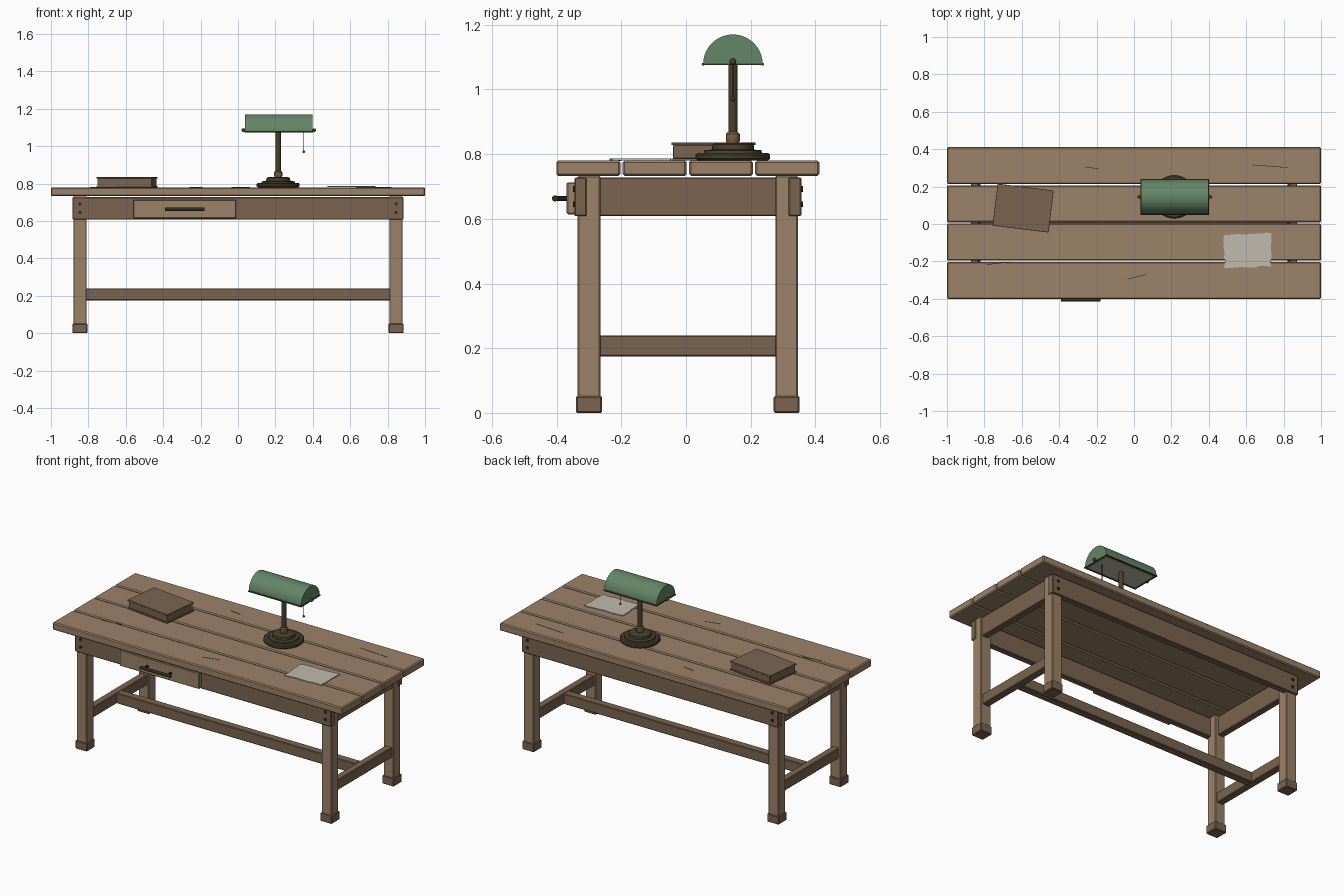
import bpy, bmesh, math, random
from mathutils import Matrix, Vector

random.seed(4)
cube = bpy.data.objects.get("Cube")
if cube:
    bpy.data.objects.remove(cube, do_unlink=True)


def material(name, r, g, b):
    m = bpy.data.materials.new(name)
    col = [((c / 255 + 0.055) / 1.055) ** 2.4 for c in (r, g, b)] + [1]
    m.use_nodes = True
    m.diffuse_color = col
    m.node_tree.nodes["Principled BSDF"].inputs["Base Color"].default_value = col
    return m


LIGHT = material("light wood", 156, 130, 104)
DARK = material("dark wood", 123, 100, 79)
METAL = material("dark bronze", 72, 64, 45)
IRON = material("black iron", 48, 42, 34)
COPPER = material("copper", 128, 100, 70)
GREEN = material("green glass", 100, 134, 103)
PAPER = material("old paper", 192, 187, 174)


def finish(bm, name, mat, bevel=0, smooth=False):
    bmesh.ops.recalc_face_normals(bm, faces=bm.faces)
    me = bpy.data.meshes.new(name)
    bm.to_mesh(me)
    bm.free()
    ob = bpy.data.objects.new(name, me)
    bpy.context.collection.objects.link(ob)
    me.materials.append(mat)
    if bevel:
        mod = ob.modifiers.new("Bevel", "BEVEL")
        mod.width = bevel
        mod.segments = 1
    if smooth:
        bpy.ops.object.select_all(action="DESELECT")
        ob.select_set(True)
        bpy.context.view_layer.objects.active = ob
        bpy.ops.object.shade_smooth_by_angle(angle=math.radians(35))
    return ob


def box(name, mat, x, y, z, bevel=0.004, turn=0):
    """Box from (low, high) pairs, turned about its own vertical axis."""
    mid = Vector([sum(p) / 2 for p in (x, y, z)])
    size = [p[1] - p[0] for p in (x, y, z)]
    bm = bmesh.new()
    bmesh.ops.create_cube(bm, size=1, matrix=Matrix.Translation(mid)
                          @ Matrix.Rotation(turn, 4, "Z") @ Matrix.Diagonal((*size, 1)))
    return finish(bm, name, mat, bevel)


def rod(name, mat, a, b, radius, sides=16):
    a, b = Vector(a), Vector(b)
    d = b - a
    bm = bmesh.new()
    bmesh.ops.create_cone(bm, cap_ends=True, segments=sides, radius1=radius, radius2=radius,
                          depth=d.length, matrix=Matrix.Translation((a + b) / 2)
                          @ d.to_track_quat("Z", "Y").to_matrix().to_4x4())
    return finish(bm, name, mat, smooth=True)


def ball(name, mat, at, radius):
    bm = bmesh.new()
    bmesh.ops.create_uvsphere(bm, u_segments=14, v_segments=8, radius=radius,
                              matrix=Matrix.Translation(at))
    return finish(bm, name, mat, smooth=True)


def lathe(name, mat, at, profile, sides=32):
    bm = bmesh.new()
    vs = [bm.verts.new((at[0] + r, at[1], z)) for r, z in profile]
    edges = [bm.edges.new(p) for p in zip(vs, vs[1:])]
    bmesh.ops.spin(bm, geom=vs + edges, cent=(*at, 0), axis=(0, 0, 1),
                   angle=math.tau, steps=sides)
    bmesh.ops.remove_doubles(bm, verts=bm.verts, dist=1e-4)
    return finish(bm, name, mat, smooth=True)


def prism(name, mat, points, offset):
    """Closed outline extruded along an offset."""
    bm = bmesh.new()
    face = bm.faces.new([bm.verts.new(p) for p in points])
    out = bmesh.ops.extrude_face_region(bm, geom=[face])
    bmesh.ops.translate(bm, vec=offset,
                        verts=[v for v in out["geom"] if isinstance(v, bmesh.types.BMVert)])
    bm.faces.ensure_lookup_table()
    return finish(bm, name, mat)


# Table top planks
TOP = 0.78
UNDER = 0.733
for i in range(4):
    y = -0.401 + i * 0.205
    box(f"top_plank_{i + 1}", LIGHT, (-1, 1), (y, y + 0.198), (UNDER, TOP), 0.006)

# Legs, feet and side rails
for side, s in (("left", 1), ("right", -1)):
    def span(a, b):
        return tuple(sorted((s * a, s * b)))
    for end, y in (("front", -0.335), ("back", 0.276)):
        box(f"{end}_{side}_leg", LIGHT, span(0.81, 0.88), (y, y + 0.07), (0.02, UNDER))
        box(f"{end}_{side}_foot", DARK, span(0.805, 0.885), (y - 0.005, y + 0.075), (0, 0.052))
    box(f"{side}_apron", DARK, span(0.83, 0.872), (-0.27, 0.28), (0.608, 0.728))
    box(f"{side}_stretcher", DARK, span(0.822, 0.868), (-0.27, 0.28), (0.175, 0.24))
box("long_stretcher", DARK, (-0.825, 0.825), (-0.02, 0.03), (0.175, 0.24))

# Front and back aprons with bolts
for end, y, out in (("front", (-0.345, -0.307), -0.345), ("back", (0.317, 0.357), 0.357)):
    box(f"{end}_apron", DARK, (-0.885, 0.885), y, (0.608, 0.728))
    for x in (-0.845, 0.845):
        for z in (0.645, 0.692):
            d = math.copysign(0.005, out)
            rod(f"{end}_bolt", IRON, (x, out - d, z), (x, out + d, z), 0.009, 10)

# Drawer front and pull
box("drawer_front", LIGHT, (-0.56, -0.01), (-0.369, -0.34), (0.614, 0.713))
rod("drawer_pull_bar", IRON, (-0.39, -0.405, 0.663), (-0.18, -0.405, 0.663), 0.0095)
for x in (-0.365, -0.205):
    rod("drawer_pull_post", IRON, (x, -0.405, 0.663), (x, -0.365, 0.663), 0.008, 10)

# Scratches in the planks
for a, b in (((-0.26, 0.305), (-0.19, 0.295)), ((0.63, 0.316), (0.82, 0.302)),
             ((-0.79, -0.217), (-0.66, -0.203)), ((-0.035, -0.295), (0.065, -0.27))):
    d = Vector(b) - Vector(a)
    mx, my = (Vector(a) + Vector(b)) / 2
    box("scratch", IRON, (mx - d.length / 2, mx + d.length / 2), (my - 0.0015, my + 0.0015),
        (TOP - 0.001, TOP + 0.001), 0, math.atan2(d.y, d.x))

# Closed book
def book_layer(name, w, h, z):
    box(name, DARK, (-0.593 - w, -0.593 + w), (0.085 - h, 0.085 + h), z, 0.001,
        math.radians(-7))


book_layer("book_bottom_cover", 0.151, 0.113, (TOP, 0.787))
book_layer("book_pages", 0.146, 0.108, (0.787, 0.828))
book_layer("book_top_cover", 0.151, 0.113, (0.828, 0.836))

# Ragged sheet of paper
corners = [Vector(c) for c in ((0.487, -0.234), (0.732, -0.226), (0.733, -0.048), (0.477, -0.058))]
outline = []
for i, c in enumerate(corners):
    nxt = corners[(i + 1) % 4]
    for k in range(9):
        p = c.lerp(nxt, k / 9)
        outline.append((p.x + random.uniform(-0.004, 0.004),
                        p.y + random.uniform(-0.004, 0.004), TOP + 0.001))
prism("paper_sheet", PAPER, outline, (0, 0, 0.005))

# Lamp foot, collar and pole
CX, CY = 0.215, 0.145
lathe("lamp_base", METAL, (CX, CY),
      [(0, TOP), (0.108, TOP), (0.115, 0.786), (0.115, 0.798), (0.108, 0.804), (0.09, 0.804),
       (0.088, 0.812), (0.065, 0.814), (0.063, 0.83), (0.055, 0.834), (0, 0.834)])
lathe("lamp_collar", COPPER, (CX, CY),
      [(0, 0.832), (0.017, 0.832), (0.022, 0.842), (0.022, 0.862), (0.016, 0.868), (0, 0.868)], 20)
rod("lamp_pole", METAL, (CX, CY, 0.83), (CX, CY, 1.085), 0.014)

# Half-round lamp shade with underside panel, rim and knobs
X0, X1, SZ, R = 0.037, 0.398, 1.078, 0.092
arc = [(X0, CY + R * math.cos(math.pi * i / 20), SZ + R * math.sin(math.pi * i / 20))
       for i in range(21)]
prism("lamp_shade", GREEN, arc, (X1 - X0, 0, 0))
box("lamp_diffuser", PAPER, (X0 + 0.012, X1 - 0.012), (CY - R + 0.012, CY + R - 0.012),
    (SZ - 0.003, SZ + 0.002), 0)
for y in (CY - R, CY + R):
    rod("shade_rim", METAL, (X0 - 0.003, y, SZ), (X1 + 0.003, y, SZ), 0.0045, 8)
for x, s in ((X0, -1), (X1, 1)):
    box("shade_end_rim", METAL, (x - 0.003, x + 0.003), (CY - R, CY + R), (SZ - 0.003, SZ + 0.003), 0)
    rod("shade_pivot", METAL, (x, CY, 1.086), (x + s * 0.01, CY, 1.086), 0.006, 10)
    ball("shade_knob", METAL, (x + s * 0.009, CY, 1.086), 0.01)

# Pull chain
rod("pull_chain", IRON, (0.352, CY, 0.97), (0.352, CY, SZ), 0.0018, 6)
ball("pull_bead", METAL, (0.352, CY, 0.97), 0.007)
